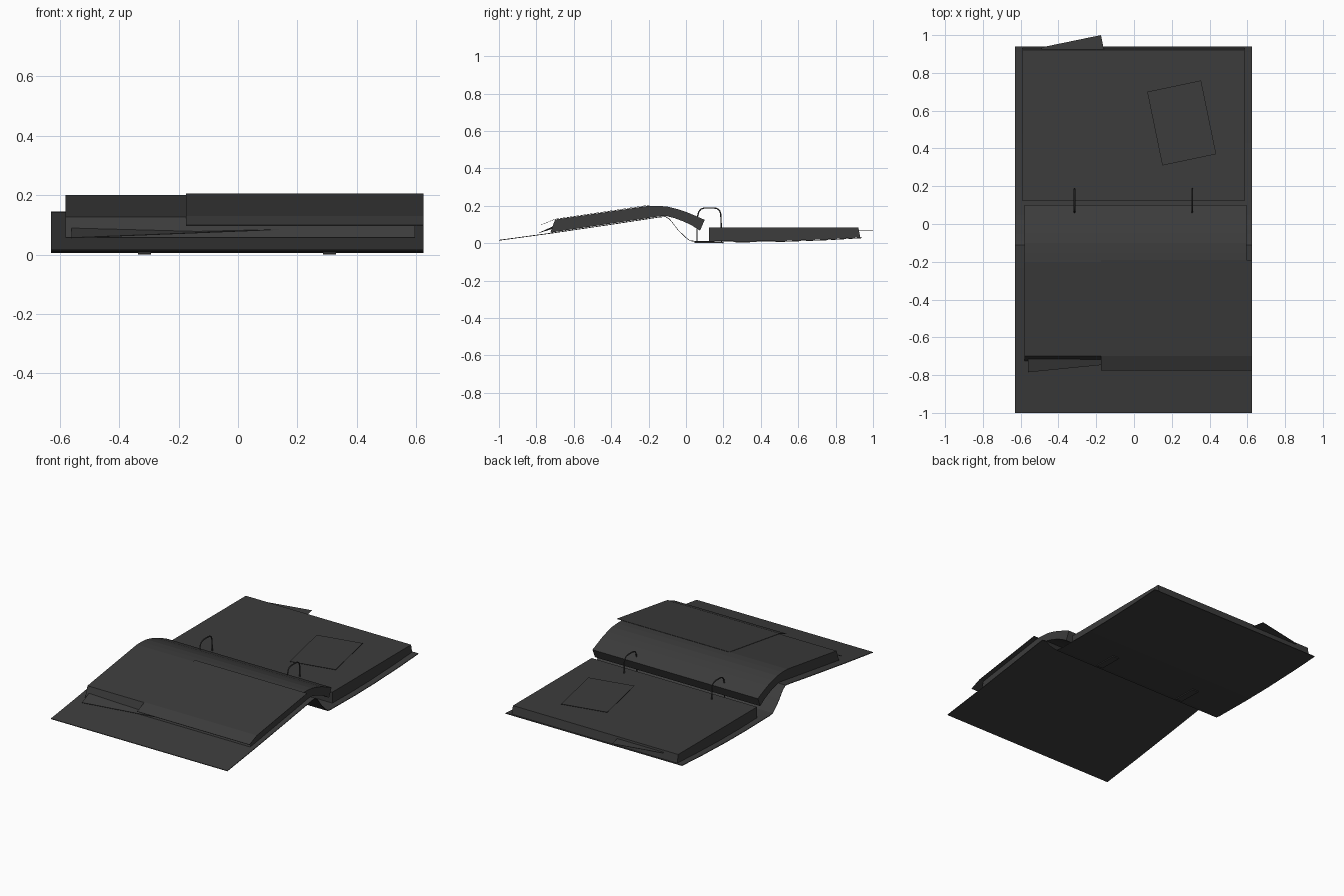
import bpy, bmesh
from mathutils import Vector

if "Cube" in bpy.data.objects:
    bpy.data.objects.remove(bpy.data.objects["Cube"])

dark = bpy.data.materials.new("dark_grey")
dark.diffuse_color = (0.045, 0.045, 0.045, 1)
dark.use_nodes = True
dark.node_tree.nodes["Principled BSDF"].inputs["Base Color"].default_value = dark.diffuse_color


def finish(name, bm):
    bmesh.ops.recalc_face_normals(bm, faces=bm.faces)
    me = bpy.data.meshes.new(name)
    bm.to_mesh(me)
    bm.free()
    me.materials.append(dark)
    ob = bpy.data.objects.new(name, me)
    bpy.context.collection.objects.link(ob)
    return ob


def strip(name, x0, x1, top, bottom):
    """Solid bounded by two (y, z) profiles of equal length, extruded along x."""
    bm = bmesh.new()
    rows = [[bm.verts.new((x, y, z)) for x in (x0, x1) for y, z in prof]
            for prof in (top, bottom)]
    n = len(top)
    t, b = rows
    for i in range(n - 1):
        for r in rows:
            bm.faces.new((r[i], r[i + 1], r[n + i + 1], r[n + i]))
        for o in (0, n):
            bm.faces.new((t[o + i], t[o + i + 1], b[o + i + 1], b[o + i]))
    for i in (0, n - 1):
        bm.faces.new((t[i], t[n + i], b[n + i], b[i]))
    return finish(name, bm)


def sheet(name, corners, thick=0.002):
    """Thin loose sheet from its corner points."""
    bm = bmesh.new()
    face = bm.faces.new([bm.verts.new(c) for c in corners])
    ext = bmesh.ops.extrude_face_region(bm, geom=[face])
    verts = [g for g in ext["geom"] if isinstance(g, bmesh.types.BMVert)]
    bmesh.ops.translate(bm, verts=verts, vec=Vector((0, 0, -thick)))
    return finish(name, bm)


def lower(profile, d):
    return [(y, z - d) for y, z in profile]


# Folder cover, folded over the spine
cover = [(-1, 0.018), (-0.72, 0.056), (-0.4, 0.103), (-0.15, 0.141), (-0.11, 0.145),
         (-0.085, 0.128), (-0.04, 0.07), (0.0, 0.032), (0.02, 0.016), (0.05, 0.012),
         (0.3, 0.009), (0.5, 0.011), (0.75, 0.02), (0.94, 0.031)]
ob = strip("folder_cover", -0.63, 0.625, cover, lower(cover, 0.004))
ob.data.polygons.foreach_set("use_smooth", [True] * len(ob.data.polygons))
bpy.context.view_layer.objects.active = ob
ob.select_set(True)
bpy.ops.object.shade_smooth_by_angle()

# Turned page stack, curling down into the rings
strip("front_page_stack", -0.58, 0.595,
      [(-0.70, 0.127), (-0.2, 0.2), (-0.15, 0.2), (-0.1, 0.196), (-0.05, 0.184),
       (0.0, 0.168), (0.05, 0.147), (0.1, 0.125)],
      [(-0.725, 0.057), (-0.22, 0.132), (-0.15, 0.143), (-0.11, 0.147), (-0.06, 0.134),
       (-0.01, 0.115), (0.03, 0.096), (0.075, 0.068)])

# Remaining page stack
strip("back_page_stack", -0.59, 0.585,
      [(0.122, 0.083), (0.3, 0.083), (0.5, 0.083), (0.75, 0.083), (0.922, 0.083)],
      [(0.122, 0.013), (0.3, 0.01), (0.5, 0.012), (0.75, 0.021), (0.932, 0.031)])

# Folded sheet lying on the turned pages
page = [(-0.775, 0.099), (-0.70, 0.13), (-0.19, 0.206)]
strip("top_loose_sheet", -0.175, 0.625, page, lower(page, 0.002))

# Loose sheets and the small card
sheet("front_loose_sheet", [(-0.56, -0.785, 0.057), (0.595, -0.67, 0.103),
                            (0.595, -0.60, 0.115), (-0.56, -0.69, 0.1)])
sheet("back_loose_sheet", [(-0.175, 1.0, 0.071), (-0.49, 0.935, 0.071),
                           (-0.40, 0.50, 0.071), (-0.085, 0.565, 0.071)])
sheet("small_card", [(0.07, 0.70, 0.093), (0.355, 0.76, 0.093),
                     (0.435, 0.37, 0.093), (0.15, 0.31, 0.093)])

# Wire rings and the plates under them
wire = [(0.19, 0.01), (0.188, 0.1), (0.186, 0.155), (0.18, 0.175), (0.165, 0.186), (0.145, 0.189),
        (0.1, 0.189), (0.08, 0.183), (0.068, 0.168), (0.061, 0.14), (0.059, 0.08), (0.059, 0.01)]
for side, x in (("left", -0.315), ("right", 0.308)):
    cu = bpy.data.curves.new(side + "_ring", 'CURVE')
    cu.dimensions = '3D'
    cu.bevel_depth = 0.004
    cu.bevel_resolution = 1
    cu.use_fill_caps = True
    cu.materials.append(dark)
    sp = cu.splines.new('POLY')
    sp.points.add(len(wire) - 1)
    for p, (y, z) in zip(sp.points, wire):
        p.co = (x, y, z, 1)
    bpy.context.collection.objects.link(bpy.data.objects.new(side + "_ring", cu))
    plate = [(0.045, 0.012), (0.2, 0.009)]
    strip(side + "_ring_plate", x - 0.022, x + 0.022, plate, [(0.045, 0.002), (0.2, 0.0)])
